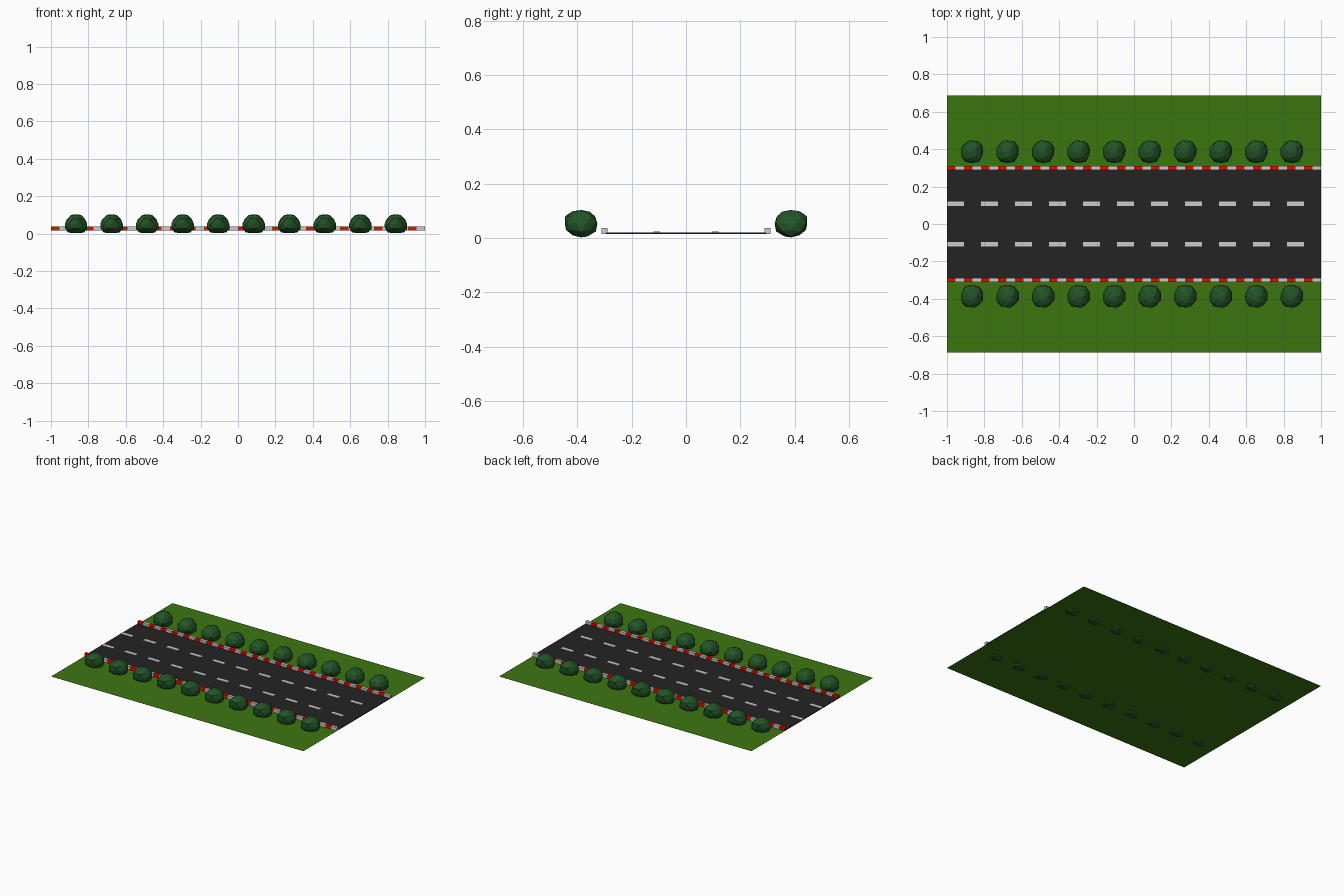
import bpy, bmesh, random
from mathutils import Matrix, Vector

if "Cube" in bpy.data.objects:
    bpy.data.objects.remove(bpy.data.objects["Cube"])


def material(name, rgb):
    m = bpy.data.materials.new(name)
    m.diffuse_color = (*rgb, 1)
    m.use_nodes = True
    m.node_tree.nodes["Principled BSDF"].inputs["Base Color"].default_value = m.diffuse_color
    return m


def add_box(bm, x0, x1, y0, y1, z0, z1, mat=0):
    c = Vector(((x0 + x1) / 2, (y0 + y1) / 2, (z0 + z1) / 2))
    size = Matrix.Diagonal((x1 - x0, y1 - y0, z1 - z0, 1))
    res = bmesh.ops.create_cube(bm, size=1, matrix=Matrix.Translation(c) @ size)
    for f in {f for v in res["verts"] for f in v.link_faces}:
        f.material_index = mat


def make_object(name, bm, *mats):
    mesh = bpy.data.meshes.new(name)
    bm.to_mesh(mesh)
    bm.free()
    for m in mats:
        mesh.materials.append(m)
    ob = bpy.data.objects.new(name, mesh)
    bpy.context.collection.objects.link(ob)
    return ob


grass = material("grass_green", (0.045, 0.18, 0.005))
asphalt = material("asphalt", (0.017, 0.017, 0.018))
red = material("curb_red", (0.75, 0.005, 0.0))
white = material("paint_grey", (0.55, 0.55, 0.55))
leaf = material("bush_green", (0.016, 0.09, 0.02))

# Grass sheet
bm = bmesh.new()
bmesh.ops.create_grid(bm, x_segments=1, y_segments=1, size=1,
                      matrix=Matrix.Translation((0, 0, 0.0145)) @ Matrix.Diagonal((1, 0.6875, 1, 1)))
make_object("grass", bm, grass)

# Road slab
bm = bmesh.new()
add_box(bm, -1, 1, -0.295, 0.295, 0.0155, 0.02)
make_object("road", bm, asphalt)

# Dashed lane markings
bm = bmesh.new()
pitch = 2 / 11
for y in (-0.108, 0.108):
    for i in range(11):
        x = -1 + i * pitch
        add_box(bm, x, x + pitch / 2, y - 0.012, y + 0.012, 0.018, 0.023)
make_object("lane_markings", bm, white)

# Striped curbs, red and grey blocks
step = 2 / 44
for side, name in ((-1, "curb_front"), (1, "curb_back")):
    bm = bmesh.new()
    for i in range(44):
        x = -1 + i * step
        y = side * 0.3
        add_box(bm, x, x + step, y - 0.011, y + 0.011, 0.0155, 0.037, i % 2)
    make_object(name, bm, red, white)

# Low-poly bush: lumpy icosphere, wide at the base, flatter towards the road
random.seed(4)
bm = bmesh.new()
bmesh.ops.create_icosphere(bm, subdivisions=2, radius=1)
for v in bm.verts:
    x, y, z = v.co * random.uniform(0.92, 1.08)
    v.co = (max(-1, min(1, x * (1.05 - 0.28 * z))) * 0.06,
            max(-1, min(1, y * 1.1)) * 0.06,
            max(-1, min(1, z)) * 0.0525)
for f in bm.faces:
    f.smooth = False
first = make_object("bush", bm, leaf)
bush_mesh = first.data
bpy.data.objects.remove(first)

# Two rows of ten bushes, the back row turned around
for side, row in ((-1, "front"), (1, "back")):
    for i in range(10):
        ob = bpy.data.objects.new(f"bush_{row}_{i + 1}", bush_mesh)
        ob.location = (-0.866 + 0.19 * i, side * 0.386, 0.0525)
        ob.rotation_euler.z = 0 if side < 0 else 3.14159
        bpy.context.collection.objects.link(ob)
